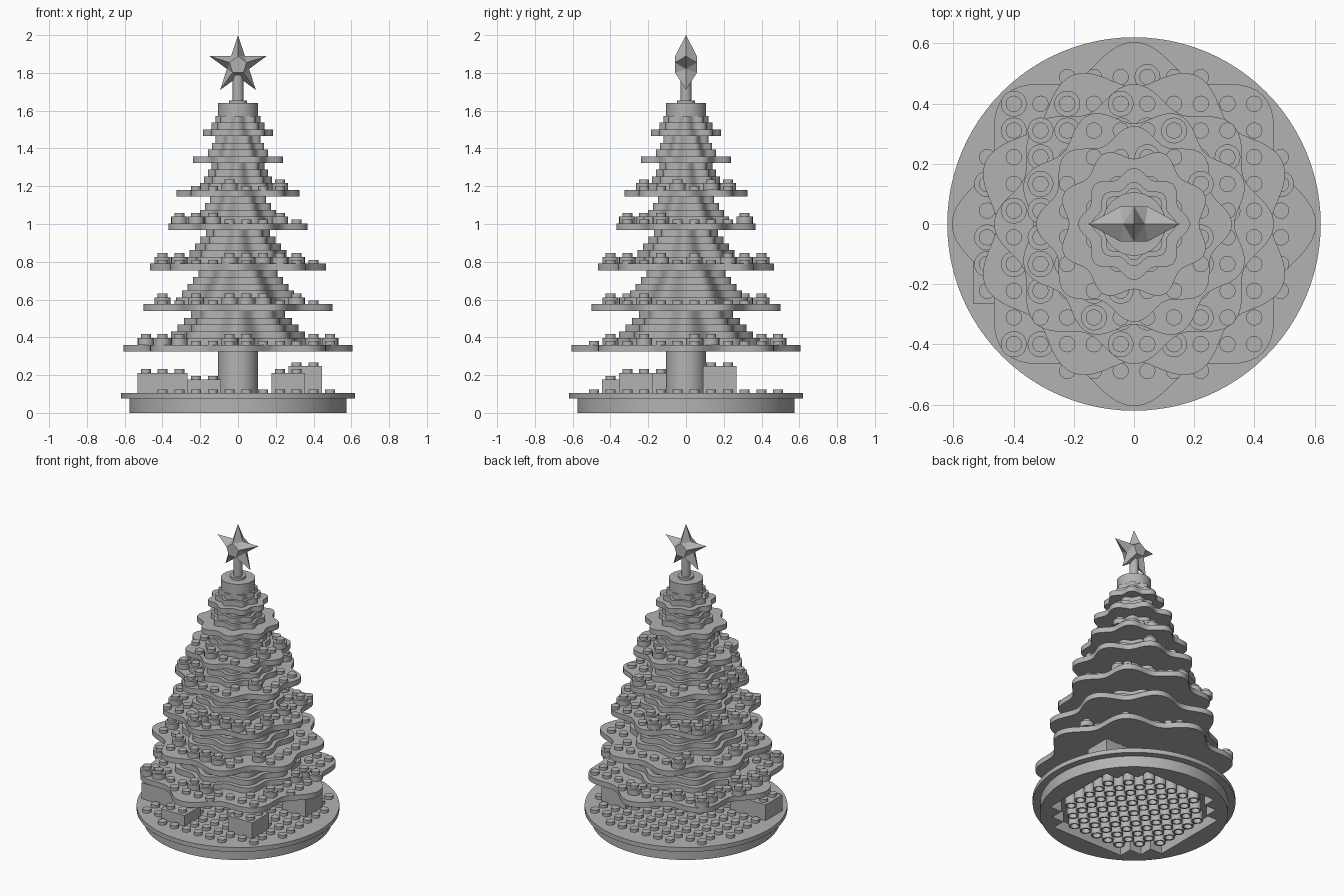
import bpy, bmesh, math, random
from math import sin, cos, pi, tau, hypot, atan2

if "Cube" in bpy.data.objects:
    bpy.data.objects.remove(bpy.data.objects["Cube"])
random.seed(4)

P = 0.0887            # stud spacing
H = 0.0357            # plate thickness
STUD_R, STUD_H = 0.027, 0.02
DECK = 0.105          # top of the base

grey = bpy.data.materials.new("plain grey")
grey.use_nodes = True
grey.diffuse_color = (0.45, 0.45, 0.45, 1)
grey.node_tree.nodes["Principled BSDF"].inputs["Base Color"].default_value = (0.45, 0.45, 0.45, 1)


def finish(name, bm, smooth=True):
    bmesh.ops.recalc_face_normals(bm, faces=bm.faces)
    mesh = bpy.data.meshes.new(name)
    bm.to_mesh(mesh)
    bm.free()
    mesh.materials.append(grey)
    if smooth:
        mesh.shade_smooth()
        mesh.set_sharp_from_angle(angle=math.radians(35))
    ob = bpy.data.objects.new(name, mesh)
    bpy.context.collection.objects.link(ob)
    return ob


def prism(bm, outline, z0, z1):
    low = [bm.verts.new((x, y, z0)) for x, y in outline]
    top = [bm.verts.new((x, y, z1)) for x, y in outline]
    bm.faces.new(low[::-1])
    bm.faces.new(top)
    for i in range(len(low)):
        j = (i + 1) % len(low)
        bm.faces.new((low[i], low[j], top[j], top[i]))


def circle(r, x=0, y=0, n=16):
    return [(x + r * cos(tau * i / n), y + r * sin(tau * i / n)) for i in range(n)]


def stud(bm, x, y, z):
    prism(bm, circle(STUD_R, x, y), z, z + STUD_H)


def tube(bm, x, y, z0, z1, outer, inner, n=12):
    rings = []
    for r, z in ((outer, z0), (outer, z1), (inner, z1), (inner, z0)):
        rings.append([bm.verts.new((a, b, z)) for a, b in circle(r, x, y, n)])
    for k in range(4):
        a, b = rings[k], rings[(k + 1) % 4]
        for i in range(n):
            j = (i + 1) % n
            bm.faces.new((a[i], a[j], b[j], b[i]))


def wave(reach, phase, angle):
    # eight soft lobes; reach is the widest extent along x
    peak = reach * (1.06 if phase else 1)
    return peak * (0.925 + 0.075 * cos(8 * (angle - phase)))


def lobed(reach, phase, n=128):
    return [(wave(reach, phase, tau * i / n) * cos(tau * i / n),
             wave(reach, phase, tau * i / n) * sin(tau * i / n)) for i in range(n)]


grid = [((i + 0.5) * P, (j + 0.5) * P) for i in range(-7, 7) for j in range(-7, 7)]

# Base: drum with a stepped hollow underneath, and a wider deck
bm = bmesh.new()
prism(bm, circle(0.575, n=96), 0, 0.075)
drum = finish("base_drum", bm)

widths = [5, 5, 5, 4, 3]
right = []
for k in range(-5, 5):
    w = widths[k if k >= 0 else -k - 1]
    right += [(w * P, k * P), (w * P, (k + 1) * P)]
outline = list(dict.fromkeys(right + [(-x, y) for x, y in right[::-1]]))
bm = bmesh.new()
prism(bm, outline, -0.05, 0.07)
cutter = finish("hollow_cutter", bm, False)
cutter.hide_render = True
cutter.hide_viewport = True
cut = drum.modifiers.new("hollow", "BOOLEAN")
cut.operation = "DIFFERENCE"
cut.solver = "EXACT"
cut.object = cutter

bm = bmesh.new()
prism(bm, circle(0.62, n=96), 0.075, DECK)
finish("base_deck", bm)

# Tubes in the hollow
bm = bmesh.new()
for j in range(-4, 5):
    w = widths[abs(j)]
    for i in range(1 - w, w):
        tube(bm, i * P, j * P, 0.002, 0.072, 0.036, 0.026)
finish("base_tubes", bm)

# Gift boxes: first and last grid cell in x and y, then height in plates
gifts = {"gift_long": (-6, -3, -3, -1, 3), "gift_low": (-3, -1, -5, -3, 2),
         "gift_front": (2, 4, -4, -2, 3), "gift_tall": (3, 5, 1, 3, 4)}
taken = set()
for name, (x0, x1, y0, y1, h) in gifts.items():
    bm = bmesh.new()
    top = DECK + h * H
    prism(bm, [(x0 * P, y0 * P), (x1 * P, y0 * P), (x1 * P, y1 * P), (x0 * P, y1 * P)], DECK, top)
    for i in range(x0, x1):
        for j in range(y0, y1):
            stud(bm, (i + 0.5) * P, (j + 0.5) * P, top)
            taken.add(((i + 0.5) * P, (j + 0.5) * P))
    finish(name, bm)

# Studs on the deck
bm = bmesh.new()
for x, y in grid:
    if 0.14 < hypot(x, y) < 0.565 and (x, y) not in taken:
        stud(bm, x, y, DECK)
finish("base_studs", bm)

bm = bmesh.new()
prism(bm, circle(0.105, n=48), DECK, 0.33)
finish("trunk", bm)

# Tiers: a wide branch plate, then shrinking layers above it
# (bottom z, plate reach, first and last layer reach, layer count, studded)
tiers = [(0.325, 0.605, 0.39, 0.25, 5, True),
         (0.540, 0.505, 0.33, 0.21, 5, True),
         (0.755, 0.465, 0.285, 0.17, 5, True),
         (0.968, 0.370, 0.23, 0.15, 4, True),
         (1.145, 0.325, 0.20, 0.14, 4, True),
         (1.322, 0.240, 0.16, 0.12, 3, False),
         (1.465, 0.185, 0.14, 0.12, 2, False)]
for t, (z, reach, first, last, count, studded) in enumerate(tiers):
    phase = (t % 2) * pi / 8
    bm = bmesh.new()
    prism(bm, lobed(reach, phase), z, z + H)
    for k in range(count):
        r = first + (last - first) * k / (count - 1)
        prism(bm, lobed(r, phase), z + (k + 1) * H, z + (k + 2) * H)
    finish(f"tier_{t + 1}", bm)
    if not studded:
        continue
    # Studs and round ornaments on the open part of the plate
    bm = bmesh.new()
    for x, y in grid:
        a, d = atan2(y, x), hypot(x, y)
        if wave(first, phase, a) + 0.02 < d < wave(reach, phase, a) - 0.025:
            base = z + H
            if random.random() < 0.28:
                prism(bm, circle(0.043, x, y, 20), base, base + H)
                base += H
            stud(bm, x, y, base)
    finish(f"tier_{t + 1}_ornaments", bm)

# Crown cap and star stem
bm = bmesh.new()
prism(bm, circle(0.105, n=48), 1.57, 1.64)
prism(bm, circle(0.048, n=24), 1.64, 1.655)
prism(bm, circle(0.028, n=24), 1.655, 1.80)
finish("crown_and_stem", bm)

# Star: ridged arms around a small flat pentagon on each face
bm = bmesh.new()
ZC = 1.84


def star_point(r, step, y):
    a = pi / 2 + step * pi / 5
    return bm.verts.new((r * cos(a), y, ZC + r * sin(a)))


tips = [star_point(0.16, 2 * i, 0) for i in range(5)]
dips = [star_point(0.062, 2 * i + 1, 0) for i in range(5)]
for y in (-0.058, 0.058):
    mid = [star_point(0.048, 2 * i, y) for i in range(5)]
    bm.faces.new(mid)
    for i in range(5):
        n = (i + 1) % 5
        bm.faces.new((tips[i], dips[i], mid[i]))
        bm.faces.new((dips[i], tips[n], mid[n]))
        bm.faces.new((dips[i], mid[n], mid[i]))
finish("star", bm, False)
